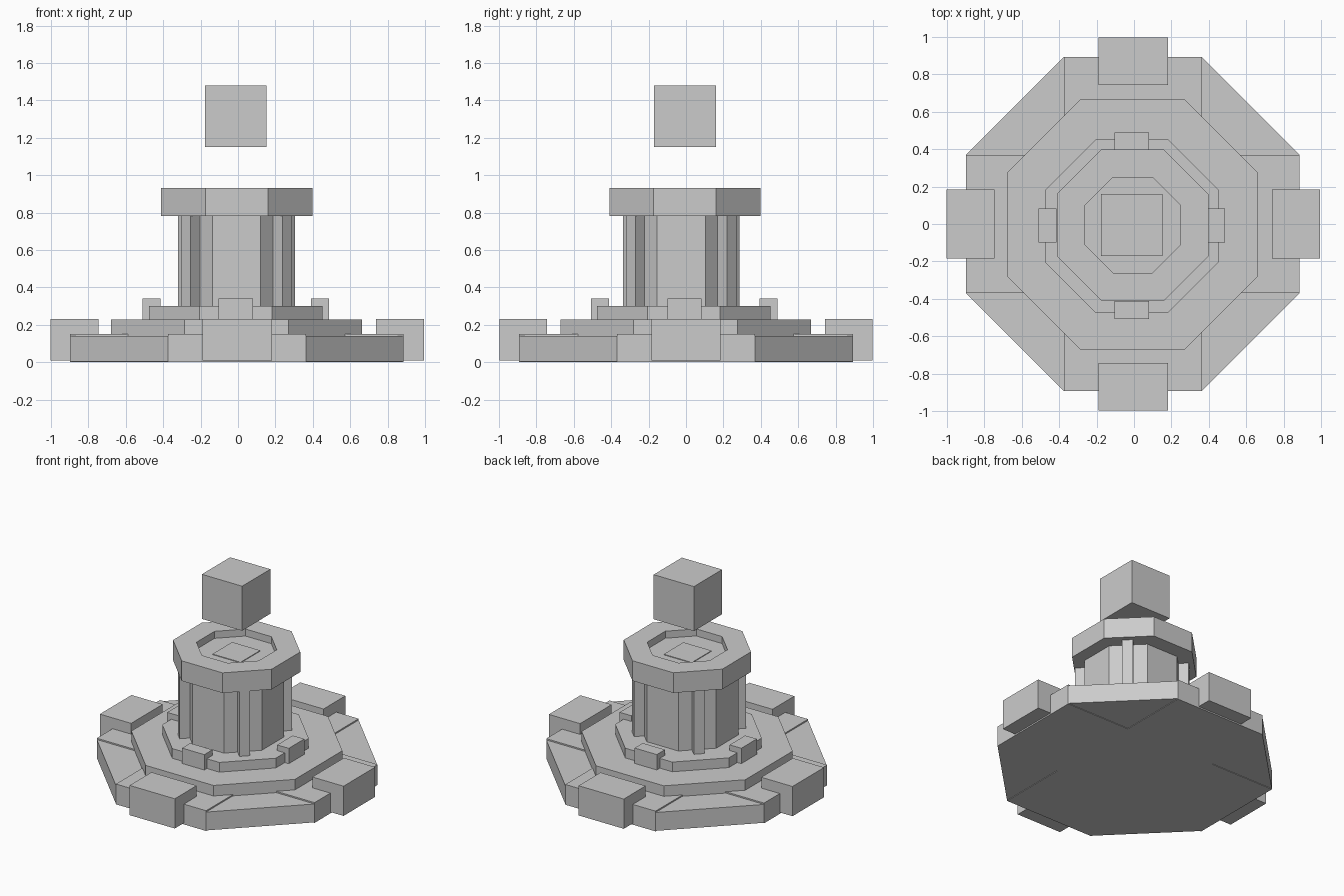
import bpy, bmesh, math
from mathutils import Matrix, Vector

if "Cube" in bpy.data.objects:
    bpy.data.objects.remove(bpy.data.objects["Cube"])

stone = bpy.data.materials.new("grey stone")
stone.diffuse_color = (0.6, 0.6, 0.6, 1)
stone.use_nodes = True
stone.node_tree.nodes["Principled BSDF"].inputs["Base Color"].default_value = stone.diffuse_color
K = math.tan(math.pi / 8)  # corner position of a regular octagon


def finish(name, bm):
    bmesh.ops.recalc_face_normals(bm, faces=bm.faces)
    me = bpy.data.meshes.new(name)
    bm.to_mesh(me)
    bm.free()
    me.materials.append(stone)
    ob = bpy.data.objects.new(name, me)
    bpy.context.collection.objects.link(ob)
    return ob


def prism(name, pts, z0, z1):
    bm = bmesh.new()
    lo = [bm.verts.new((x, y, z0)) for x, y in pts]
    hi = [bm.verts.new((x, y, z1)) for x, y in pts]
    bm.faces.new(lo)
    bm.faces.new(hi)
    n = len(pts)
    for i in range(n):
        j = (i + 1) % n
        bm.faces.new((lo[i], lo[j], hi[j], hi[i]))
    return finish(name, bm)


def octagon(name, rings, cx, cy):
    """Octagonal solid through (half width, height) rings, closed at both ends."""
    bm = bmesh.new()
    loops = []
    for h, z in rings:
        r = h / math.cos(math.pi / 8)
        loops.append([bm.verts.new((cx + r * math.cos((i + .5) * math.pi / 4),
                                    cy + r * math.sin((i + .5) * math.pi / 4), z))
                      for i in range(8)])
    bm.faces.new(loops[0])
    bm.faces.new(loops[-1])
    for a, b in zip(loops, loops[1:]):
        for i in range(8):
            j = (i + 1) % 8
            bm.faces.new((a[i], a[j], b[j], b[i]))
    return finish(name, bm)


def box(name, lo, hi, angle=0, centre=(0, 0)):
    """Box between two corners, turned about z and moved to a centre."""
    bm = bmesh.new()
    bmesh.ops.create_cube(bm, size=1)
    lo, hi = Vector(lo), Vector(hi)
    size, mid = hi - lo, (lo + hi) / 2
    for v in bm.verts:
        v.co = Vector(a * b for a, b in zip(v.co, size)) + mid
    m = Matrix.Translation((*centre, 0)) @ Matrix.Rotation(angle, 4, 'Z')
    bmesh.ops.transform(bm, matrix=m, verts=bm.verts)
    return finish(name, bm)


# Base: cross-shaped slab with four slightly lower corner wedges
h, c, bx = 0.892, 0.892 * K, -0.006
cross = [(h, -c), (h, c), (c, c), (c, h), (-c, h), (-c, c),
         (-h, c), (-h, -c), (-c, -c), (-c, -h), (c, -h), (c, -c)]
prism("base_cross", [(x + bx, y) for x, y in cross], 0, 0.15)
for sx in (-1, 1):
    for sy in (-1, 1):
        prism("base_corner", [(sx * x + bx, sy * y) for x, y in ((c, c), (h, c), (c, h))],
              0.004, 0.14)

# Stepped tiers
octagon("middle_tier", [(0.67, 0.13), (0.67, 0.228)], -0.008, -0.002)
octagon("upper_tier", [(0.465, 0.22), (0.465, 0.30)], -0.012, -0.012)

# Blocks on the four sides, pilasters on the four diagonals
for i in range(4):
    a = i * math.pi / 2
    box("outer_block", (0.742, -0.185, 0.01), (0.998, 0.185, 0.23), a, (-0.004, 0))
    box("inner_block", (0.403, -0.091, 0.225), (0.498, 0.091, 0.342), a, (-0.012, -0.009))
    box("pilaster", (0.28, -0.036, 0.295), (0.382, 0.036, 0.79), a + math.pi / 4, (-0.008, -0.026))

# Column
octagon("column", [(0.312, 0.295), (0.312, 0.79)], -0.008, -0.026)

# Cap with sunken top and a thin floor plate
octagon("cap", [(0.404, 0.783), (0.404, 0.932), (0.255, 0.932), (0.255, 0.88)], -0.007, -0.006)
box("recess_plate", (-0.115, -0.115, 0.878), (0.115, 0.115, 0.885), 0, (-0.01, -0.005))

# Floating cube
box("floating_cube", (-0.165, -0.165, 1.15), (0.165, 0.165, 1.48), 0, (-0.012, -0.005))
